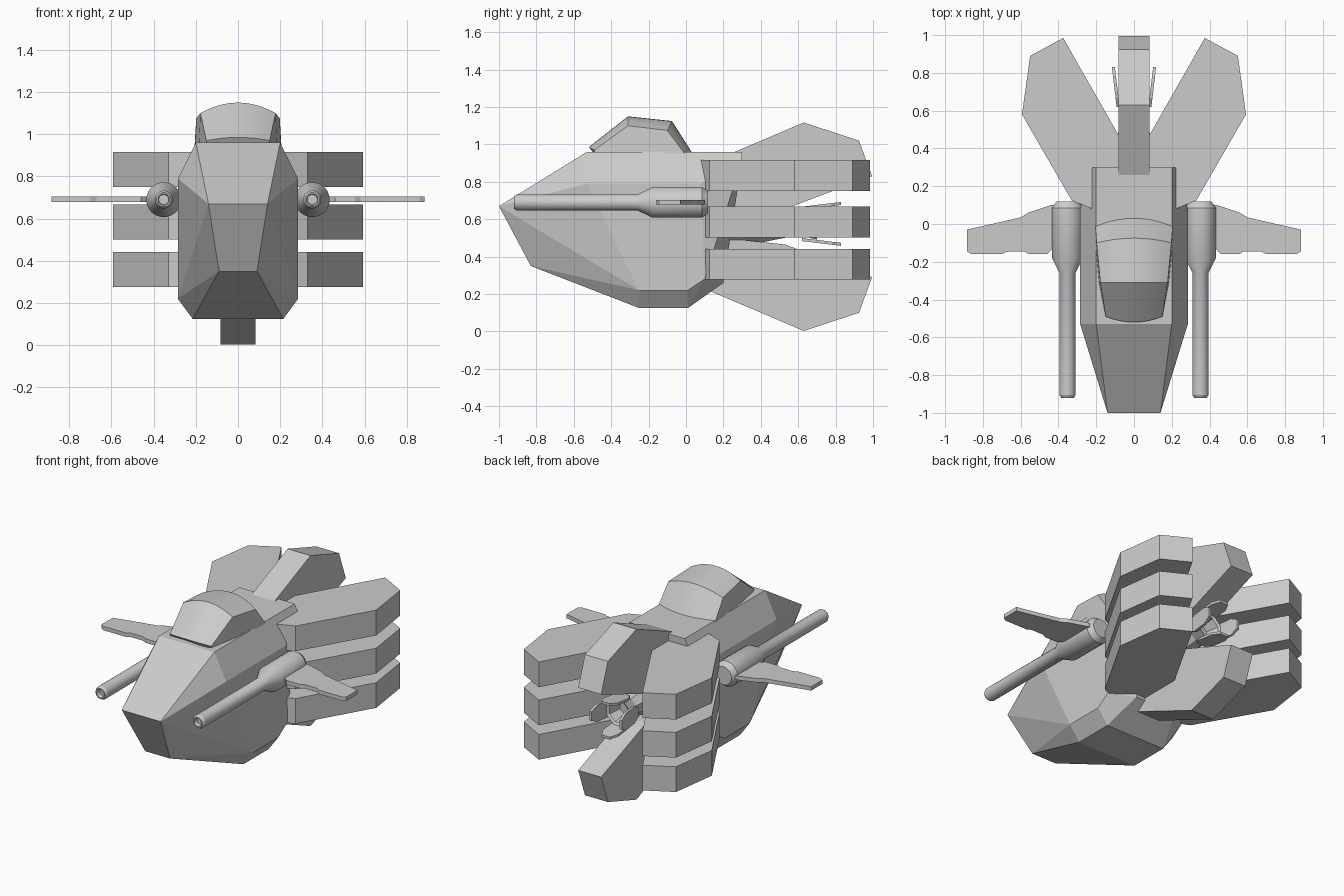
import bpy, bmesh
from math import sin, cos, pi, radians
from mathutils import Matrix, Vector

if "Cube" in bpy.data.objects:
    bpy.data.objects.remove(bpy.data.objects["Cube"])


def finish(name, bm, smooth=False):
    bmesh.ops.recalc_face_normals(bm, faces=bm.faces)
    me = bpy.data.meshes.new(name)
    bm.to_mesh(me)
    bm.free()
    ob = bpy.data.objects.new(name, me)
    bpy.context.collection.objects.link(ob)
    if smooth:
        bpy.ops.object.select_all(action='DESELECT')
        ob.select_set(True)
        bpy.context.view_layer.objects.active = ob
        bpy.ops.object.shade_smooth_by_angle(angle=radians(30))
    return ob


def loft(name, rings, smooth=False, cap=True):
    """Skin closed rings of equal point count; uncapped lofts join end to start."""
    bm = bmesh.new()
    rs = [[bm.verts.new(p) for p in r] for r in rings]
    n = len(rs[0])
    pairs = list(zip(rs, rs[1:]))
    if not cap:
        pairs.append((rs[-1], rs[0]))
    for a, b in pairs:
        for i in range(n):
            j = (i + 1) % n
            bm.faces.new((a[i], a[j], b[j], b[i]))
    if cap:
        bm.faces.new(rs[0])
        bm.faces.new(rs[-1])
    return finish(name, bm, smooth)


def prism(name, outline, a, b, place):
    """Extrude a 2D outline from a to b; place(u, v, w) gives the 3D point."""
    return loft(name, [[place(u, v, w) for u, v in outline] for w in (a, b)])


def turned(name, profile, cx, cz, n, smooth=False, cap=True):
    """Round part along y from (y, radius) pairs."""
    rings = [[(cx + r * cos(2 * pi * (i + .5) / n), y, cz + r * sin(2 * pi * (i + .5) / n))
              for i in range(n)] for y, r in profile]
    return loft(name, rings, smooth, cap)


# Faceted hull: convex skin over mirrored corner points
corners = [(.14, -1, .67), (.09, -.83, .35), (.2, -.53, .96), (.285, -.53, .79),
           (.285, -.25, .22), (.215, -.25, .125), (.215, .01, .125), (.285, .01, .22),
           (.285, .1, .28), (.285, .08, .79), (.2, .3, .96), (.22, .3, .92),
           (.2, .26, .68), (.15, .2, .26)]
bm = bmesh.new()
for x, y, z in corners:
    bm.verts.new((x, y, z))
    bm.verts.new((-x, y, z))
bmesh.ops.convex_hull(bm, input=bm.verts[:])
bmesh.ops.dissolve_limit(bm, angle_limit=radians(1.5), verts=bm.verts[:], edges=bm.edges[:])
finish("hull", bm)

# Canopy: arched sections (y at edge, y at middle, half width, edge z, middle z)
stations = [(-.49, -.52, .15, .97, .985), (-.31, -.31, .178, 1.10, 1.15),
            (-.1, -.075, .198, 1.075, 1.125), (-.01, .03, .205, .955, .96)]
rings = []
for ye, ym, w, ze, zm in stations:
    ring = [(-w - (ze - .95) * .05, ye, .945)]
    for i in range(11):
        t = -1 + i / 5
        k = 1 - t * t
        ring.append((w * t, ye + (ym - ye) * k, ze + (zm - ze) * k))
    ring.append((w + (ze - .95) * .05, ye, .945))
    rings.append(ring)
loft("canopy", rings, smooth=True)

# Stacked side fins, guns and wings on both sides
fin = [(.375, .985), (.55, .89), (.593, .58), (.33, .125), (.22, .08), (.08, .1), (.03, .38)]
wing = [(.36, .1), (.44, .1), (.56, .06), (.60, .035), (.885, -.03), (.885, -.145), (.86, -.16),
        (.70, -.16), (.67, -.145), (.58, -.145), (.555, -.16), (.46, -.16), (.43, -.13), (.36, -.1)]
gun = [(-.89, .024), (-.92, .027), (-.92, .034), (-.905, .043), (-.26, .043), (-.18, .083),
       (.085, .083), (.118, .06), (.118, .02)]
for side, s in (("left", -1), ("right", 1)):
    for level, z in (("lower", .277), ("middle", .502), ("upper", .751)):
        prism(f"{level}_{side}_fin", fin, z, z + .165, lambda u, v, w: (s * u, v, w))
    prism(f"{side}_wing", wing, .678, .704, lambda u, v, w: (s * u, v, w))
    turned(f"{side}_gun", gun, s * .352, .69, 20, smooth=True)

# Upper and lower centre fins share one mirrored profile
centre = [(.13, .905), (.63, 1.117), (.925, 1.02), (.995, .83), (.53, .655), (.2, .62)]
for name, m in (("dorsal_fin", 1), ("ventral_fin", -1)):
    prism(name, centre, -.083, .083, lambda u, v, w: (w, u, .56 + m * (v - .56)))

# Engine nozzle: hollow faceted cone
turned("nozzle", [(.2, .13), (.3, .13), (.6, .065), (.7, .09), (.69, .075), (.6, .05), (.2, .04)],
       0, .575, 8, cap=False)
turned("nozzle_core", [(.2, .06), (.61, .06)], 0, .575, 8)

# Four splayed petals around the nozzle
petal = [(.62, -.03), (.67, -.055), (.78, -.055), (.83, -.03),
         (.83, .03), (.78, .055), (.67, .055), (.62, .03)]
for k in range(4):
    rot = Matrix.Rotation(k * pi / 2, 3, 'Y')
    prism(f"petal_{k + 1}", petal, .076, .092,
          lambda u, v, w: rot @ Vector((w + (u - .62) * .12, u, v)) + Vector((0, 0, .575)))
